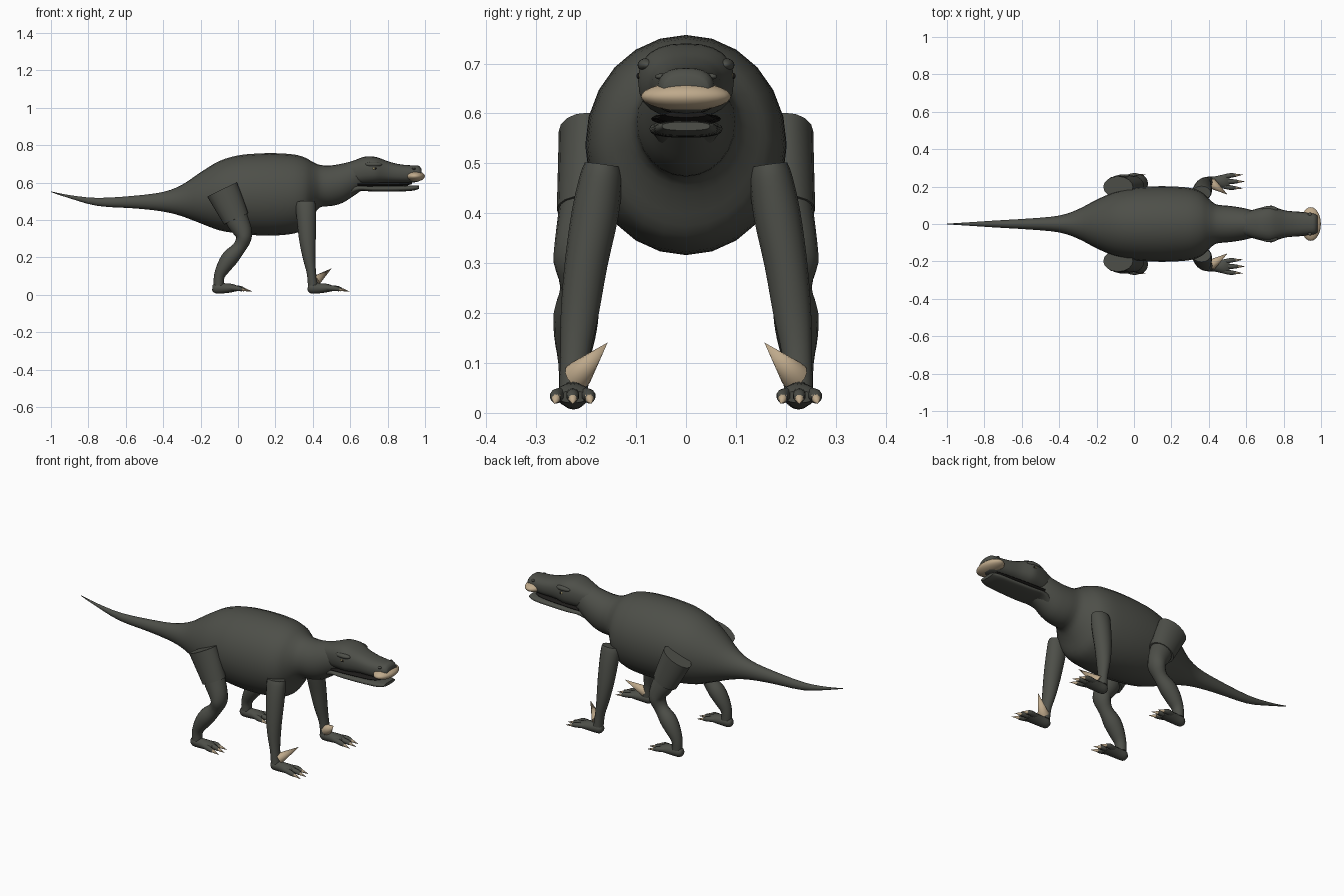
import bpy
import math
from mathutils import Vector

if "Cube" in bpy.data.objects:
    bpy.data.objects.remove(bpy.data.objects["Cube"], do_unlink=True)


def material(name, colour):
    mat = bpy.data.materials.new(name)
    mat.use_nodes = True
    mat.diffuse_color = (*colour, 1)
    mat.node_tree.nodes["Principled BSDF"].inputs["Base Color"].default_value = (*colour, 1)
    return mat


HIDE = material("grey green hide", (0.075, 0.078, 0.066))
HORN = material("tan horn", (0.52, 0.40, 0.26))
DARK = material("dark mouth", (0.012, 0.011, 0.010))
EYE = material("pale eye", (0.30, 0.25, 0.12))


def finish(obj, name, mat, angle=50):
    obj.name = name
    obj.data.materials.clear()
    obj.data.materials.append(mat)
    bpy.ops.object.select_all(action="DESELECT")
    obj.select_set(True)
    bpy.context.view_layer.objects.active = obj
    bpy.ops.object.shade_smooth_by_angle(angle=math.radians(angle))
    return obj


def spline(rows, steps):
    """Catmull-Rom interpolation of rows of numbers."""
    out = []
    for i in range(len(rows) - 1):
        a, b, c, d = (rows[max(0, min(len(rows) - 1, i + k))] for k in (-1, 0, 1, 2))
        for s in range(steps):
            t = s / steps
            out.append([q + 0.5 * t * (r - p + t * (2 * p - 5 * q + 4 * r - s2 + t * (3 * (q - r) + s2 - p)))
                        for p, q, r, s2 in zip(a, b, c, d)])
    return out + [list(rows[-1])]


def skin(name, rings, mat):
    """Closed tube through rings of points with equal counts."""
    n = len(rings[0])
    verts = [p for ring in rings for p in ring]
    faces = [(r * n + i, r * n + (i + 1) % n, (r + 1) * n + (i + 1) % n, (r + 1) * n + i)
             for r in range(len(rings) - 1) for i in range(n)]
    faces += [tuple(reversed(range(n))), tuple(range(len(verts) - n, len(verts)))]
    mesh = bpy.data.meshes.new(name)
    mesh.from_pydata(verts, [], faces)
    obj = bpy.data.objects.new(name, mesh)
    bpy.context.collection.objects.link(obj)
    return finish(obj, name, mat)


def trunk(name, rows, mat, steps=3, sides=24, power=1.0):
    """Loft along x; each row holds x, top, bottom and half width."""
    rings = []
    for x, top, low, w in spline(rows, steps):
        ring = []
        for i in range(sides):
            a = math.tau * i / sides
            c, s = math.cos(a), math.sin(a)
            ring.append((x, w * math.copysign(abs(c) ** power, c),
                         (top + low) / 2 + (top - low) / 2 * math.copysign(abs(s) ** power, s)))
        rings.append(ring)
    return skin(name, rings, mat)


def limb(name, rows, side, mat, steps=3, sides=16):
    """Loft along a path; each row holds x, y, z, fore-aft radius and sideways radius."""
    path = spline(rows, steps)
    points = [Vector((r[0], r[1] * side, r[2])) for r in path]
    rings = []
    for i, row in enumerate(path):
        along = (points[min(i + 1, len(points) - 1)] - points[max(i - 1, 0)]).normalized()
        fore = Vector((0, 1, 0)).cross(along).normalized()
        across = along.cross(fore)
        rings.append([points[i] + fore * row[3] * math.cos(a) + across * row[4] * math.sin(a)
                      for a in (math.tau * k / sides for k in range(sides))])
    return skin(name, rings, mat)


def ball(name, centre, radii, mat):
    bpy.ops.mesh.primitive_uv_sphere_add(segments=24, ring_count=14, location=centre)
    obj = bpy.context.object
    obj.scale = radii
    return finish(obj, name, mat)


def spike(name, base, tip, radius, mat):
    base, tip = Vector(base), Vector(tip)
    bpy.ops.mesh.primitive_cone_add(vertices=14, radius1=radius, radius2=0,
                                    depth=(tip - base).length, location=(base + tip) / 2)
    obj = bpy.context.object
    obj.rotation_euler = (tip - base).to_track_quat("Z", "Y").to_euler()
    return finish(obj, name, mat)


# Tail, barrel and neck in one skin
trunk("body", [
    (-1, .553, .549, .002), (-.9, .533, .516, .008), (-.75, .518, .475, .018),
    (-.55, .53, .462, .03), (-.4, .55, .445, .045), (-.3, .588, .42, .078),
    (-.2, .655, .382, .13), (-.1, .715, .345, .172), (0, .745, .328, .193),
    (.1, .755, .318, .201), (.2, .757, .317, .201), (.3, .75, .328, .193),
    (.36, .733, .355, .172), (.4, .71, .42, .135), (.44, .694, .468, .105),
    (.5, .692, .475, .098), (.56, .702, .492, .09), (.62, .715, .53, .077),
    (.67, .71, .565, .06)], HIDE)

# Skull with brow bulge and flat snout
trunk("head", [
    (.57, .70, .60, .055), (.63, .722, .59, .074), (.68, .739, .59, .088),
    (.73, .738, .592, .096), (.77, .726, .596, .084), (.81, .711, .598, .072),
    (.87, .697, .598, .066), (.93, .692, .60, .06), (.965, .69, .606, .055),
    (.98, .675, .62, .045)], HIDE, power=.8)
trunk("lower_jaw", [
    (.6, .592, .53, .06), (.65, .585, .555, .072), (.72, .582, .552, .072),
    (.85, .583, .552, .067), (.93, .585, .556, .062), (.967, .583, .566, .048)], HIDE, power=.75)
trunk("mouth_lining", [
    (.64, .603, .575, .07), (.75, .602, .578, .066), (.88, .602, .581, .055),
    (.93, .604, .592, .042)], DARK)
ball("beak", (.945, 0, .634), (.054, .09, .029), HORN)

for side, label in ((1, "left"), (-1, "right")):
    # Face details
    ball(label + "_brow", (.725, side * .078, .697), (.045, .019, .014), HIDE)
    ball(label + "_eye", (.73, side * .086, .675), (.014, .012, .009), EYE)
    ball(label + "_pupil", (.734, side * .0945, .675), (.006, .005, .006), DARK)
    ball(label + "_nostril", (.94, side * .05, .674), (.01, .012, .006), HIDE)

    # Hind leg: blunt thigh, knee, shank
    limb(label + "_thigh", [
        (-.085, .198, .563, .088, .057), (-.045, .2, .48, .08, .057),
        (-.01, .203, .405, .071, .056)], side, HIDE)
    limb(label + "_hind_leg", [
        (-.025, .2, .45, .06, .05), (.0, .205, .39, .06, .052), (.025, .214, .34, .05, .049),
        (.03, .215, .3, .041, .05), (.005, .216, .25, .036, .036), (-.04, .22, .2, .045, .045),
        (-.075, .223, .15, .039, .041), (-.1, .225, .1, .029, .031),
        (-.103, .225, .05, .027, .029)], side, HIDE)

    # Front leg: tapering column
    limb(label + "_front_leg", [
        (.361, .166, .497, .05, .037), (.362, .17, .47, .054, .043), (.366, .182, .4, .051, .047),
        (.371, .2, .3, .045, .043), (.38, .213, .2, .034, .038), (.392, .222, .12, .025, .03),
        (.4, .225, .05, .026, .029)], side, HIDE)
    spike(label + "_thumb_spike", (.415, side * .217, .075), (.5, side * .157, .141), .029, HORN)

    # Feet with three clawed toes
    for foot, heel, reach in (("hind", -.105, .11), ("front", .405, .12)):
        limb(f"{label}_{foot}_foot", [
            (heel - .032, .225, .037, .014, .014), (heel - .015, .225, .036, .028, .026),
            (heel + .03, .226, .035, .027, .029), (heel + .075, .227, .036, .022, .037),
            (heel + .105, .227, .032, .012, .034)], side, HIDE)
        for k in (-1, 0, 1):
            y = .227 + k * .033
            front = heel + reach + (.03 if k == 0 else .018)
            limb(f"{label}_{foot}_toe_{k + 2}", [
                (heel + .065, .227 + k * .022, .037, .014, .014), (front - .025, y, .034, .014, .013),
                (front, y, .027, .009, .009)], side, HIDE, sides=10)
            spike(f"{label}_{foot}_claw_{k + 2}", (front - .008, side * y, .03),
                  (front + .042, side * (y + k * .004), .018), .01, HORN)
